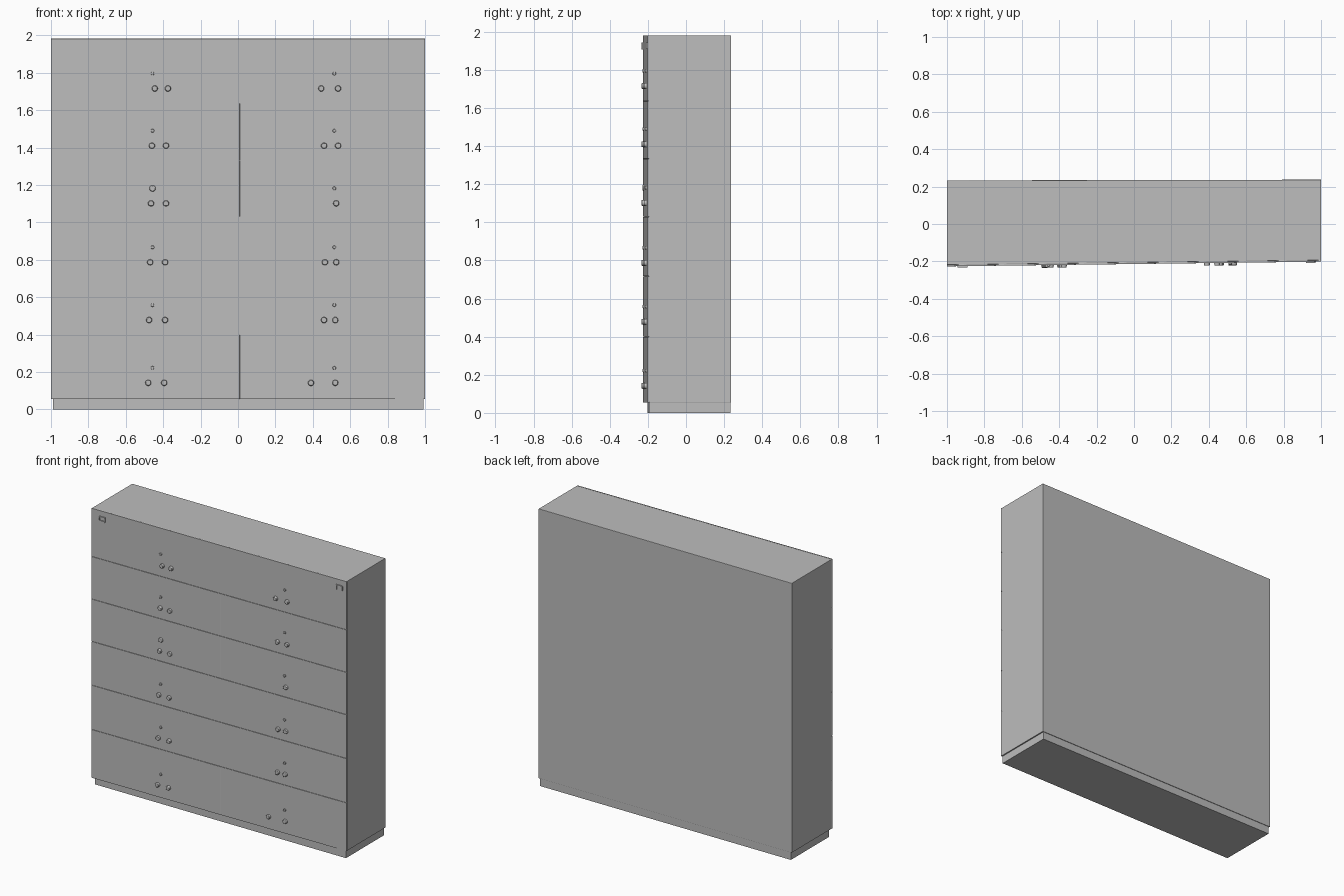
import bpy
import bmesh
from math import radians
from mathutils import Matrix, Vector

cube = bpy.data.objects.get("Cube")
if cube:
    bpy.data.objects.remove(cube, do_unlink=True)

GREY = (0.51, 0.51, 0.51, 1)
grey = bpy.data.materials.new("plain grey")
grey.use_nodes = True
grey.diffuse_color = GREY
grey.node_tree.nodes["Principled BSDF"].inputs["Base Color"].default_value = GREY


def front(x):
    """The front face runs slightly askew."""
    return -0.214 + 0.0125 * x


def back(x):
    return 0.235 + 0.002 * x


def finish(name, bm, bevel=0.0):
    bmesh.ops.recalc_face_normals(bm, faces=bm.faces)
    mesh = bpy.data.meshes.new(name)
    bm.to_mesh(mesh)
    bm.free()
    mesh.materials.append(grey)
    obj = bpy.data.objects.new(name, mesh)
    bpy.context.collection.objects.link(obj)
    if bevel:
        mod = obj.modifiers.new("soft edges", "BEVEL")
        mod.width = bevel
        mod.segments = 2
    return obj


def slab(name, x0, x1, z0, z1, near, far, bevel=0.0):
    """Box whose near and far faces follow functions of x."""
    bm = bmesh.new()
    outline = [(x0, near(x0)), (x1, near(x1)), (x1, far(x1)), (x0, far(x0))]
    face = bm.faces.new([bm.verts.new((x, y, z0)) for x, y in outline])
    top = bmesh.ops.extrude_face_region(bm, geom=[face])["geom"]
    bmesh.ops.translate(bm, vec=(0, 0, z1 - z0),
                        verts=[v for v in top if isinstance(v, bmesh.types.BMVert)])
    return finish(name, bm, bevel)


def knob(name, x, z, radius, depth):
    """Short round stud with a softened rim, standing on the front."""
    bm = bmesh.new()
    bmesh.ops.create_cone(bm, cap_ends=True, segments=16, radius1=radius,
                          radius2=radius * 0.85, depth=depth + 0.006)
    turn = Matrix.Rotation(radians(90), 4, "X")
    place = Matrix.Translation(Vector((x, front(x) - depth / 2 + 0.003, z)))
    bmesh.ops.transform(bm, matrix=place @ turn, verts=bm.verts)
    obj = finish(name, bm, radius * 0.15)
    bpy.ops.object.select_all(action="DESELECT")
    obj.select_set(True)
    bpy.context.view_layer.objects.active = obj
    bpy.ops.object.shade_smooth_by_angle(angle=radians(40))


# Carcass and slightly recessed plinth
PANEL = 0.008
slab("carcass", -1, 1, 0.055, 1.982, lambda x: front(x) + PANEL, back, 0.002)
slab("plinth", -0.99, 0.991, 0, 0.06,
     lambda x: -0.198 + 0.003 * x, lambda x: back(x) - 0.004)

# Drawer fronts with hairline gaps, some rows split in the middle
seams = [0.055, 0.4, 0.717, 1.03, 1.333, 1.637, 1.982]
GAP = 0.001
for row, (low, high) in enumerate(zip(seams, seams[1:])):
    bottom = low + (GAP if row else 0)
    top = high - (GAP if row < 5 else 0)
    middle = 0.01
    spans = [(-1, middle - GAP / 2), (middle + GAP / 2, 1)] if row in (0, 3, 4) else [(-1, 1)]
    for part, (x0, x1) in enumerate(spans):
        slab(f"drawer_front_{row}_{part}", x0, x1, bottom, top,
             front, lambda x: front(x) + PANEL, 0.0005)

# Knobs in pairs, each pair with a small lock stud above
rows = [
    (0.142, [-0.48, -0.395, 0.39, 0.52]),
    (0.478, [-0.475, -0.39, 0.46, 0.52]),
    (0.787, [-0.47, -0.39, 0.465, 0.525]),
    (1.102, [-0.465, -0.385, 0.525]),
    (1.41, [-0.46, -0.385, 0.46, 0.535]),
    (1.716, [-0.445, -0.375, 0.445, 0.535]),
]
for row, (z, places) in enumerate(rows):
    for i, x in enumerate(places):
        knob(f"knob_{row}_{i}", x, z, 0.017, 0.014)
    knob(f"lock_right_{row}", -0.457, z + 0.08, 0.018 if row == 3 else 0.01, 0.008)
    knob(f"lock_left_{row}", 0.515, z + 0.08, 0.01, 0.008)


# Small label brackets in the upper corners
def bar(name, x, z, w, h):
    slab(name, x - w / 2, x + w / 2, z - h / 2, z + h / 2,
         lambda x: front(x) - 0.007, lambda x: front(x) + 0.003)


for side, x in (("right", -0.917), ("left", 0.945)):
    bar(f"bracket_top_{side}", x, 1.94, 0.05, 0.007)
    for end in (-1, 1):
        bar(f"bracket_leg_{side}_{end}", x + end * 0.022, 1.925, 0.007, 0.03)
bar("bracket_base_right", -0.917, 1.912, 0.05, 0.007)
